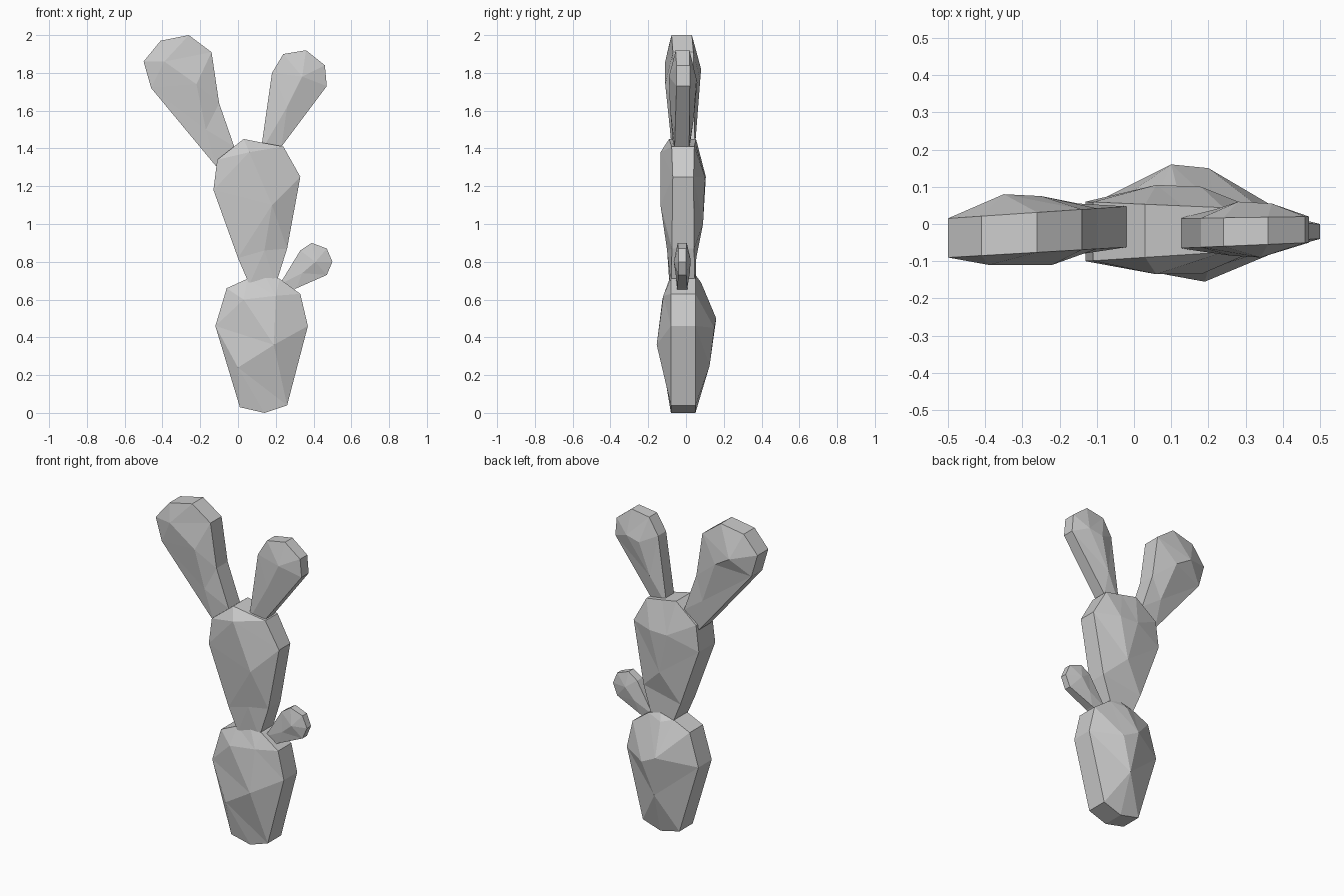
import bpy
import bmesh
from mathutils import Vector
from mathutils.geometry import delaunay_2d_cdt

if "Cube" in bpy.data.objects:
    bpy.data.objects.remove(bpy.data.objects["Cube"], do_unlink=True)

grey = bpy.data.materials.new("plain grey")
grey.use_nodes = True
colour = (0.6, 0.6, 0.6, 1)
grey.diffuse_color = colour
grey.node_tree.nodes["Principled BSDF"].inputs["Base Color"].default_value = colour


def pad(name, outline, left_rim, right_rim, front, back):
    """Flat faceted pad: an x/z outline, rim depths at its low-x and high-x
    ends, and a few (x, z, y) bulge points on the front and back."""
    count = len(outline)
    low = min(p[0] for p in outline)
    span = max(p[0] for p in outline) - low
    bm = bmesh.new()
    rims = []
    for side, bulge in enumerate((front, back)):
        ring = []
        for x, z in outline:
            t = (x - low) / span
            y = left_rim[side] * (1 - t) + right_rim[side] * t
            ring.append(bm.verts.new((x, y, z)))
        inner = [bm.verts.new((x, y, z)) for x, z, y in bulge]
        verts = ring + inner
        flat = [Vector((v.co.x, v.co.z)) for v in verts]
        border = [(i, (i + 1) % count) for i in range(count)]
        result = delaunay_2d_cdt(flat, border, [], 1, 1e-6)
        for face in result[2]:
            bm.faces.new([verts[result[3][i][0]] for i in face])
        rims.append(ring)
    # Narrow band joining the front and back outlines
    for i in range(count):
        j = (i + 1) % count
        bm.faces.new((rims[0][i], rims[0][j], rims[1][j], rims[1][i]))
    bmesh.ops.recalc_face_normals(bm, faces=bm.faces)
    mesh = bpy.data.meshes.new(name)
    bm.to_mesh(mesh)
    bm.free()
    mesh.materials.append(grey)
    obj = bpy.data.objects.new(name, mesh)
    bpy.context.collection.objects.link(obj)
    return obj


# Large pad standing on the ground
pad("base_pad",
    [(.01, .03), (.14, 0), (.26, .04), (.37, .46), (.33, .63), (.22, .71),
     (.14, .73), (.05, .71), (-.06, .66), (-.12, .46)],
    (-.08, .05), (-.08, .05),
    [(.19, .36, -.155), (0, .24, -.12), (.03, .6, -.125), (.2, .62, -.12)],
    [(.1, .5, .16), (.2, .45, .15), (.13, .25, .125), (.12, .69, .08)])

# Pad growing from the top of the base
pad("middle_pad",
    [(.06, .68), (.2, .68), (.26, .87), (.33, 1.25), (.24, 1.41), (.13, 1.43),
     (.03, 1.45), (-.11, 1.34), (-.13, 1.18), (0, .82)],
    (-.1, .06), (-.07, .04),
    [(.06, 1.38, -.135), (.18, 1.1, -.135), (.14, .86, -.1)],
    [(.06, 1.25, .105), (.18, 1.25, .1), (.12, 1, .09)])

# Two upper arms
pad("upper_right_arm",
    [(.02, 1.38), (-.02, 1.41), (-.1, 1.64), (-.14, 1.91), (-.26, 2),
     (-.41, 1.97), (-.5, 1.86), (-.46, 1.72), (-.12, 1.31), (-.06, 1.27)],
    (-.09, .015), (-.06, .05),
    [(-.39, 1.86, -.11), (-.22, 1.74, -.11), (-.17, 1.5, -.085)],
    [(-.35, 1.82, .08), (-.25, 1.76, .075), (-.15, 1.5, .055)])

pad("upper_left_arm",
    [(.12, 1.38), (.18, 1.8), (.24, 1.9), (.36, 1.92), (.46, 1.84),
     (.47, 1.73), (.23, 1.41), (.2, 1.36)],
    (-.065, .015), (-.05, .02),
    [(.34, 1.78, -.09), (.26, 1.62, -.085)],
    [(.28, 1.75, .06), (.37, 1.77, .055), (.22, 1.55, .04)])

# Small sprout on the side of the base
pad("small_sprout",
    [(.22, .68), (.33, .86), (.39, .9), (.47, .87), (.5, .8), (.47, .73),
     (.31, .66), (.26, .63)],
    (-.05, .01), (-.04, 0),
    [(.41, .8, -.065), (.34, .74, -.055)],
    [(.4, .81, .025), (.34, .74, .02)])
